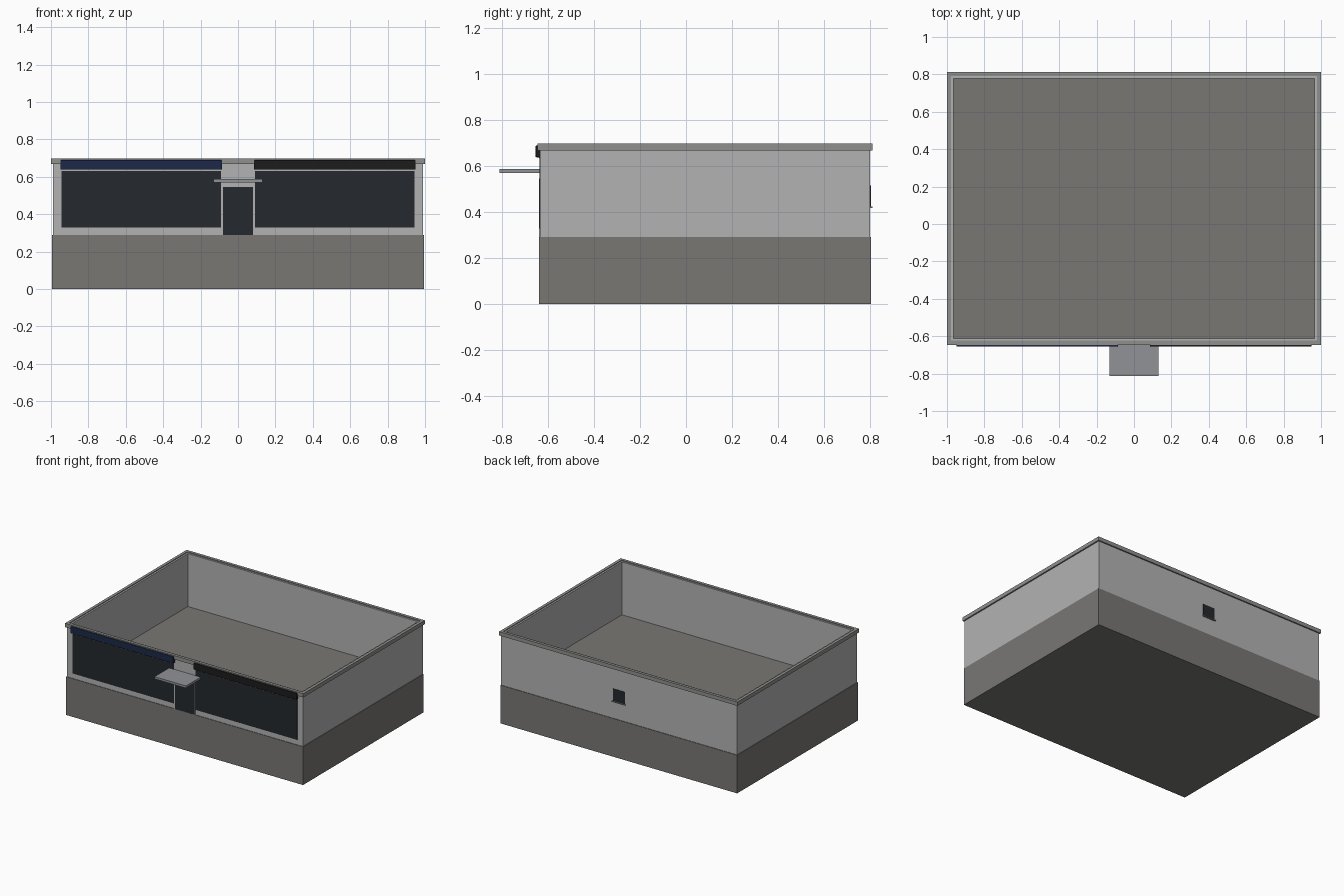
import bpy, bmesh

if "Cube" in bpy.data.objects:
    bpy.data.objects.remove(bpy.data.objects["Cube"])

def material(name, rgb):
    m = bpy.data.materials.new(name)
    m.diffuse_color = (*rgb, 1)
    m.use_nodes = True
    m.node_tree.nodes["Principled BSDF"].inputs["Base Color"].default_value = m.diffuse_color
    return m

STONE = material("stone", (0.19, 0.185, 0.175))
PLASTER = material("plaster", (0.45, 0.45, 0.45))
TRIM = material("trim", (0.28, 0.28, 0.27))
GLASS = material("glass", (0.018, 0.022, 0.026))
NAVY = material("navy", (0.012, 0.022, 0.065))
BLACK = material("black", (0.012, 0.012, 0.012))
METAL = material("metal", (0.28, 0.29, 0.31))

def finish(name, bm, mat):
    me = bpy.data.meshes.new(name)
    bmesh.ops.recalc_face_normals(bm, faces=bm.faces)
    bm.to_mesh(me)
    bm.free()
    me.materials.append(mat)
    ob = bpy.data.objects.new(name, me)
    bpy.context.collection.objects.link(ob)
    return ob

def box(name, x, y, z, mat, bevel=0):
    bm = bmesh.new()
    bmesh.ops.create_cube(bm, size=1)
    for v in bm.verts:
        for i, (a, b) in enumerate((x, y, z)):
            v.co[i] = (a + b) / 2 + v.co[i] * (b - a)
    ob = finish(name, bm, mat)
    if bevel:
        mod = ob.modifiers.new("bevel", 'BEVEL')
        mod.width, mod.segments = bevel, 2
    return ob

# Building footprint (wall outer faces)
WX, Y0, Y1 = 0.99, -0.636, 0.802

def ring(name, outer, inner, z0, z1, mat):
    """Rectangular hollow band; outer / inner are offsets from the wall faces."""
    bm = bmesh.new()
    loops = []
    for off, z in ((outer, z0), (outer, z1), (inner, z1), (inner, z0)):
        x, a, b = WX + off, Y0 - off, Y1 + off
        loops.append([bm.verts.new((px, py, z)) for px, py in
                      ((-x, a), (x, a), (x, b), (-x, b))])
    for i in range(4):
        p, q = loops[i], loops[(i + 1) % 4]
        for j in range(4):
            k = (j + 1) % 4
            bm.faces.new((p[j], p[k], q[k], q[j]))
    return finish(name, bm, mat)

# Plinth, whose top is the floor of the open interior
box("plinth", (-0.994, 0.994), (Y0 - 0.004, Y1 + 0.004), (0, 0.29), STONE)

# Walls and the cornice around their top edge
ring("walls", 0, -0.025, 0.285, 0.691, PLASTER)
ring("cornice", 0.01, -0.012, 0.668, 0.697, TRIM)

# Shop windows with head rails and sign boards on either side of the door
for side, s, colour in (("left", -1, NAVY), ("right", 1, BLACK)):
    span = sorted((s * 0.09, s * 0.943))
    box(f"{side}_shop_window", span, (Y0 - 0.002, Y0 + 0.01), (0.328, 0.631), GLASS)
    box(f"{side}_window_rail", span, (Y0 - 0.004, Y0 + 0.01), (0.631, 0.638), PLASTER)
    box(f"{side}_sign_board", sorted((s * 0.085, s * 0.95)),
        (-0.655, Y0 + 0.005), (0.638, 0.689), colour, 0.004)
    # Door jamb
    box(f"{side}_door_jamb", sorted((s * 0.081, s * 0.089)),
        (Y0 - 0.004, Y0 + 0.01), (0.29, 0.545), PLASTER)

# Entrance door and canopy
box("door", (-0.081, 0.081), (Y0 - 0.003, Y0 + 0.01), (0.29, 0.545), GLASS)
box("canopy", (-0.132, 0.132), (-0.812, Y0 + 0.005), (0.57, 0.587), METAL)

# Small rear window with sill
box("rear_window", (-0.05, 0.05), (Y1 - 0.01, Y1 + 0.003), (0.424, 0.515), GLASS)
box("rear_window_sill", (-0.055, 0.055), (Y1 - 0.01, Y1 + 0.01), (0.417, 0.424), TRIM)
